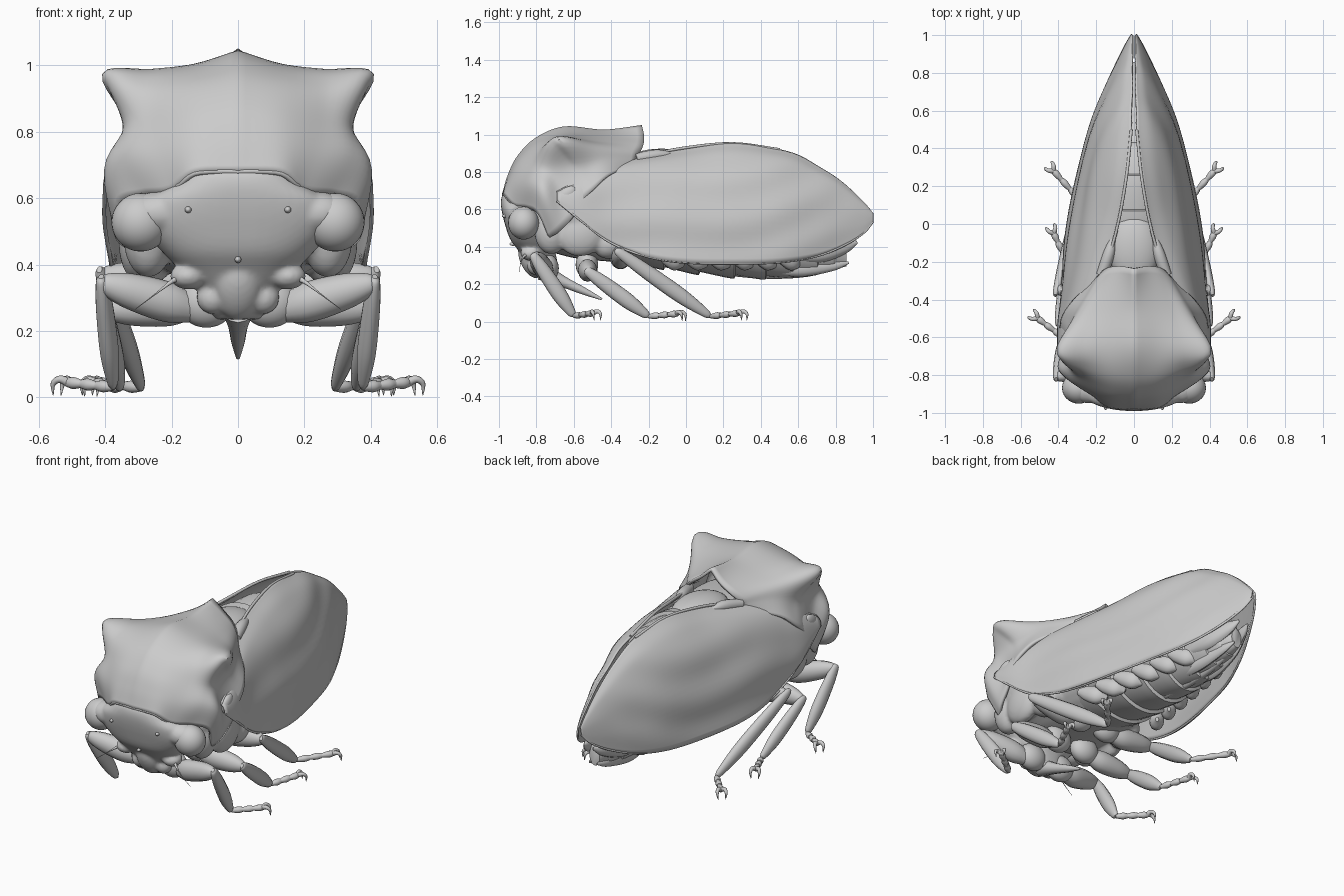
import bpy, bmesh, math
from mathutils import Vector, Matrix

if "Cube" in bpy.data.objects:
    bpy.data.objects.remove(bpy.data.objects["Cube"])


def spline(pts, n):
    """Catmull-Rom refinement of a list of equal-length tuples."""
    p = [Vector(q) for q in pts]
    p = [2 * p[0] - p[1]] + p + [2 * p[-1] - p[-2]]
    out = []
    for i in range(1, len(p) - 2):
        a, b, c, d = p[i - 1:i + 3]
        for k in range(n):
            t = k / n
            out.append(0.5 * (2 * b + (c - a) * t + (2 * a - 5 * b + 4 * c - d) * t ** 2
                              + (3 * b - a - 3 * c + d) * t ** 3))
    return out + [p[-2]]


def finish(name, bm, mirror=False, thick=0):
    bmesh.ops.recalc_face_normals(bm, faces=bm.faces)
    me = bpy.data.meshes.new(name)
    bm.to_mesh(me)
    bm.free()
    ob = bpy.data.objects.new(name, me)
    bpy.context.collection.objects.link(ob)
    bpy.ops.object.select_all(action='DESELECT')
    ob.select_set(True)
    bpy.context.view_layer.objects.active = ob
    bpy.ops.object.shade_smooth_by_angle(angle=math.radians(45))
    if mirror:
        m = ob.modifiers.new("mirror", 'MIRROR')
        m.use_clip = True
    if thick:
        s = ob.modifiers.new("thickness", 'SOLIDIFY')
        s.thickness, s.offset = thick, 0
    return ob


def fuse(parts, voxel, rounds):
    """Blend overlapping parts into one soft skin."""
    bpy.ops.object.select_all(action='DESELECT')
    for ob in parts:
        ob.select_set(True)
    bpy.context.view_layer.objects.active = parts[0]
    bpy.ops.object.convert(target='MESH')
    bpy.ops.object.join()
    ob = bpy.context.view_layer.objects.active
    r = ob.modifiers.new("blend", 'REMESH')
    r.mode, r.voxel_size, r.use_smooth_shade = 'VOXEL', voxel, True
    s = ob.modifiers.new("soften", 'SMOOTH')
    s.factor, s.iterations = .5, rounds


def skin(rows, closed=True):
    """Bridge rows of points; closed rows are capped at both ends."""
    bm = bmesh.new()
    g = [[bm.verts.new(p) for p in r] for r in rows]
    m = len(g[0])
    for a, b in zip(g, g[1:]):
        for j in range(m if closed else m - 1):
            k = (j + 1) % m
            bm.faces.new((a[j], a[k], b[k], b[j]))
    if closed:
        bm.faces.new(g[0])
        bm.faces.new(g[-1])
    return bm


def limb(name, pts, flat=1.0, mirror=True, n=5):
    """Tapered tube through (x, y, z, radius) points."""
    c = spline(pts, n)
    rows = []
    for i, q in enumerate(c):
        t = (c[min(i + 1, len(c) - 1)] - c[max(i - 1, 0)]).to_3d().normalized()
        s = t.cross(Vector((0, 0, 1)))
        s = s.normalized() if s.length > 0.05 else Vector((1, 0, 0))
        u = s.cross(t).normalized()
        r = max(q[3], 0.001)
        rows.append([q.to_3d() + s * r * flat * math.cos(a) + u * r * math.sin(a)
                     for a in [k * math.tau / 12 for k in range(12)]])
    return finish(name, skin(rows), mirror)


def ball(name, loc, rad, mirror=True, rot=0):
    bm = bmesh.new()
    mat = Matrix.Translation(loc) @ Matrix.Rotation(rot, 4, 'X') @ Matrix.Diagonal((*rad, 1))
    bmesh.ops.create_uvsphere(bm, u_segments=28, v_segments=16, radius=1, matrix=mat)
    return finish(name, bm, mirror)


def hoop(y, w, lo, hi, s=1.0, n=36):
    return [Vector((w * s * math.cos(a), y, (lo + hi) / 2 + (hi - lo) / 2 * s * math.sin(a)))
            for a in [k * math.tau / n for k in range(n)]]


# Shield over the thorax with shoulder horns: half rows, centre line to flank, front to back
shield = [
    [(0, -.975, .68), (.13, -.965, .675), (.20, -.915, .62), (.28, -.85, .61), (.355, -.79, .58), (.33, -.73, .45)],
    [(0, -.945, .78), (.13, -.93, .77), (.24, -.88, .74), (.34, -.82, .73), (.395, -.755, .68), (.36, -.68, .48)],
    [(0, -.895, .88), (.13, -.88, .86), (.25, -.82, .845), (.325, -.77, .83), (.345, -.70, .76), (.375, -.61, .55)],
    [(0, -.80, .975), (.13, -.79, .95), (.26, -.755, .935), (.38, -.715, .945), (.335, -.62, .82), (.385, -.56, .64)],
    [(0, -.65, 1.035), (.13, -.65, .995), (.26, -.655, .98), (.395, -.65, .97), (.33, -.55, .83), (.375, -.49, .71)],
    [(0, -.44, 1.018), (.10, -.44, .985), (.20, -.46, .955), (.29, -.49, .93), (.29, -.44, .86), (.32, -.41, .78)],
    [(0, -.235, 1.042), (.06, -.225, .985), (.12, -.23, .94), (.16, -.25, .90), (.18, -.27, .87), (.20, -.29, .83)],
]
half = [spline(r, 6) for r in shield]
grid = list(zip(*[spline(c, 6) for c in zip(*half)]))
finish("pronotum_shield", skin(grid, False), True, .018)
limb("shield_front_rim", [(*p, .009) for p in half[0][:22:3]], n=3)

# Thorax with its side lobes, softly blended; back plate and wing hinge
keys = [(-.88, .20, .42, .66), (-.78, .32, .39, .76), (-.6, .36, .34, .84), (-.4, .345, .32, .87), (-.15, .30, .30, .88)]
fuse([finish("thorax", skin([hoop(*k) for k in spline(keys, 6)])),
      ball("thorax_side_lobe", (.30, -.56, .47), (.06, .13, .12), rot=.5),
      ball("thorax_rear_lobe", (.27, -.40, .42), (.07, .10, .08), rot=.5),
      ball("thorax_front_lobe", (.27, -.72, .48), (.075, .09, .12))], .012, 6)
ball("scutellum", (0, -.13, .855), (.135, .19, .07), False)
limb("scutellum_side_lobe", [(.17, -.27, .87, .03), (.13, -.15, .89, .03), (.105, -.05, .89, .008)], 1.0)
ball("wing_hinge", (.372, -.64, .68), (.022, .06, .035), rot=.6)

# Overlapping abdomen rings
keys = spline([(-.3, .29, .32, .82), (0, .275, .275, .88), (.3, .22, .245, .86), (.55, .155, .245, .72),
               (.75, .09, .27, .55), (.86, .03, .30, .40)], 8)
rings = []
for i in range(len(keys) - 1):
    rings.append(hoop(*keys[i], 1 + .055 * (i % 5) / 4))
    if i % 5 == 4:
        rings.append(hoop(*keys[i].lerp(keys[i + 1], .8), 1.06))
finish("abdomen", skin(rings))

# Overlapping side plates and tail blades under the abdomen
for i in range(6):
    y, x = -.10 + i * .125, .205 - .022 * i
    limb("abdomen_side_plate", [(x + .055, y - .05, .37, .02), (x + .03, y, .345, .045),
                                (x, y + .05, .32, .05), (x - .03, y + .085, .30, .012)], .75)
limb("lower_tail_blade", [(.05, .40, .29, .02), (.056, .6, .285, .045), (.04, .78, .30, .03), (.025, .87, .315, .006)], .6)
limb("upper_tail_blade", [(.10, .5, .37, .03), (.085, .7, .37, .055), (.05, .84, .40, .04), (.03, .915, .425, .008)], .6)
limb("belly_keel", [(0, .1, .28, .02), (0, .4, .26, .03), (0, .65, .27, .03), (0, .84, .30, .006)], .8, False)

# Roof-like wings: y, inner x, top z, outer x, bottom z
stations = [(-.69, .37, .69, .40, .645), (-.55, .33, .76, .402, .53), (-.4, .25, .83, .385, .42), (-.2, .145, .89, .37, .345),
            (0, .085, .93, .345, .315), (.25, .04, .952, .30, .31), (.5, .014, .92, .235, .317), (.7, .01, .835, .16, .35),
            (.85, .008, .73, .092, .41), (.95, .006, .635, .042, .475), (1.0, .005, .575, .012, .535)]
section = spline([(0, 0), (.38, .11), (.74, .36), (.95, .70), (1, 1)], 7)
wing = skin([[Vector((a + (b - a) * f.x, y, t + (u - t) * f.y)) for f in section]
             for y, a, t, b, u in spline(stations, 6)], False)
wing.normal_update()
for v in wing.verts:
    y, z = v.co.y, v.co.z
    fade = max(0, min(1, (y + .65) * 2, (.97 - y) * 2))
    v.co += v.normal * fade * (.006 * math.sin(26 * z - 6 * y + 2 * math.sin(4 * y)) + .003 * math.sin(9 * y + 5 * z))
    v.co.x = max(v.co.x, .004)
finish("wing", wing, True, .010)
limb("wing_front_vein", [(a, y, t, .008) for y, a, t, b, u in stations[:7]])
limb("wing_lower_edge", [(b, y, u, .006) for y, a, t, b, u in stations])

# Head: z, half width, front y, back y
levels = [(.235, .08, -.80, -.70), (.28, .095, -.835, -.69), (.33, .12, -.86, -.69), (.38, .17, -.895, -.70),
          (.44, .23, -.94, -.70), (.52, .29, -.968, -.70), (.59, .275, -.985, -.72), (.64, .20, -.99, -.76),
          (.675, .155, -.983, -.80), (.69, .12, -.965, -.84)]


def power(v):
    return math.copysign(abs(v) ** .78, v)


head = []
for z, w, f, b in spline(levels, 4):
    head.append([Vector((w * power(math.cos(a)), (f + b) / 2 + (b - f) / 2 * power(math.sin(a)), z))
                 for a in [k * math.tau / 48 for k in range(48)]])
fuse([finish("head", skin(head)),
      ball("brow", (.235, -.875, .555), (.10, .075, .065)),
      ball("cheek", (.15, -.83, .365), (.055, .055, .04)),
      ball("mouth_lobe", (.075, -.805, .30), (.05, .045, .05)),
      ball("face_plate", (0, -.835, .325), (.07, .05, .10), False, rot=.45)], .009, 5)
ball("eye", (.293, -.868, .527), (.088, .083, .088))
ball("side_ocellus", (.15, -.968, .565), (.010, .016, .010))
ball("centre_ocellus", (0, -.925, .415), (.010, .018, .010), False)
limb("antenna", [(.18, -.85, .36, .010), (.205, -.87, .345, .006), (.25, -.885, .31, .002), (.31, -.89, .265, .001)])
limb("beak", [(0, -.77, .27, .05), (0, -.66, .215, .03), (0, -.55, .165, .02), (0, -.45, .12, .006)], mirror=False)

# Legs: hip, knee, ankle, toe
legs = {
    "front": ((.12, -.74, .26), (.41, -.81, .345), (.375, -.60, .03), (.51, -.50, .045)),
    "middle": ((.12, -.53, .28), (.40, -.52, .265), (.355, -.20, .028), (.425, -.05, .042)),
    "hind": ((.12, -.35, .33), (.41, -.35, .365), (.29, .13, .028), (.425, .28, .045)),
}
for name, joints in legs.items():
    hip, knee, ankle, toe = map(Vector, joints)
    ball(name + "_coxa", hip + Vector((-.025, 0, .025)), (.085, .06, .075))
    limb(name + "_femur", [(*hip, .035), (*hip.lerp(knee, .3), .06), (*hip.lerp(knee, .7), .054),
                           (*hip.lerp(knee, .95), .034), (*hip.lerp(knee, 1.04), .012)], .85)
    limb(name + "_tibia", [(*knee.lerp(ankle, -.06), .012), (*knee, .026), (*knee.lerp(ankle, .25), .038),
                           (*knee.lerp(ankle, .65), .041), (*knee.lerp(ankle, .93), .025), (*ankle, .012)], .7)
    # Three foot joints and two claws
    for k in range(3):
        a, b = ankle.lerp(toe, k / 3), ankle.lerp(toe, (k + 1.1) / 3)
        limb(name + "_foot_joint", [(*a, .010), (*a.lerp(b, .6), .018), (*b, .014)])
    d = (toe - ankle).normalized()
    side = d.cross(Vector((0, 0, 1))).normalized()
    for s in (-1, 1):
        limb(name + "_claw", [(*toe, .014), (*(toe + d * .02 + side * s * .018 + Vector((0, 0, .008))), .011),
                              (*(toe + d * .04 + side * s * .024 - Vector((0, 0, .008))), .008),
                              (*(toe + d * .043 + side * s * .02 - Vector((0, 0, .043))), .001)])
